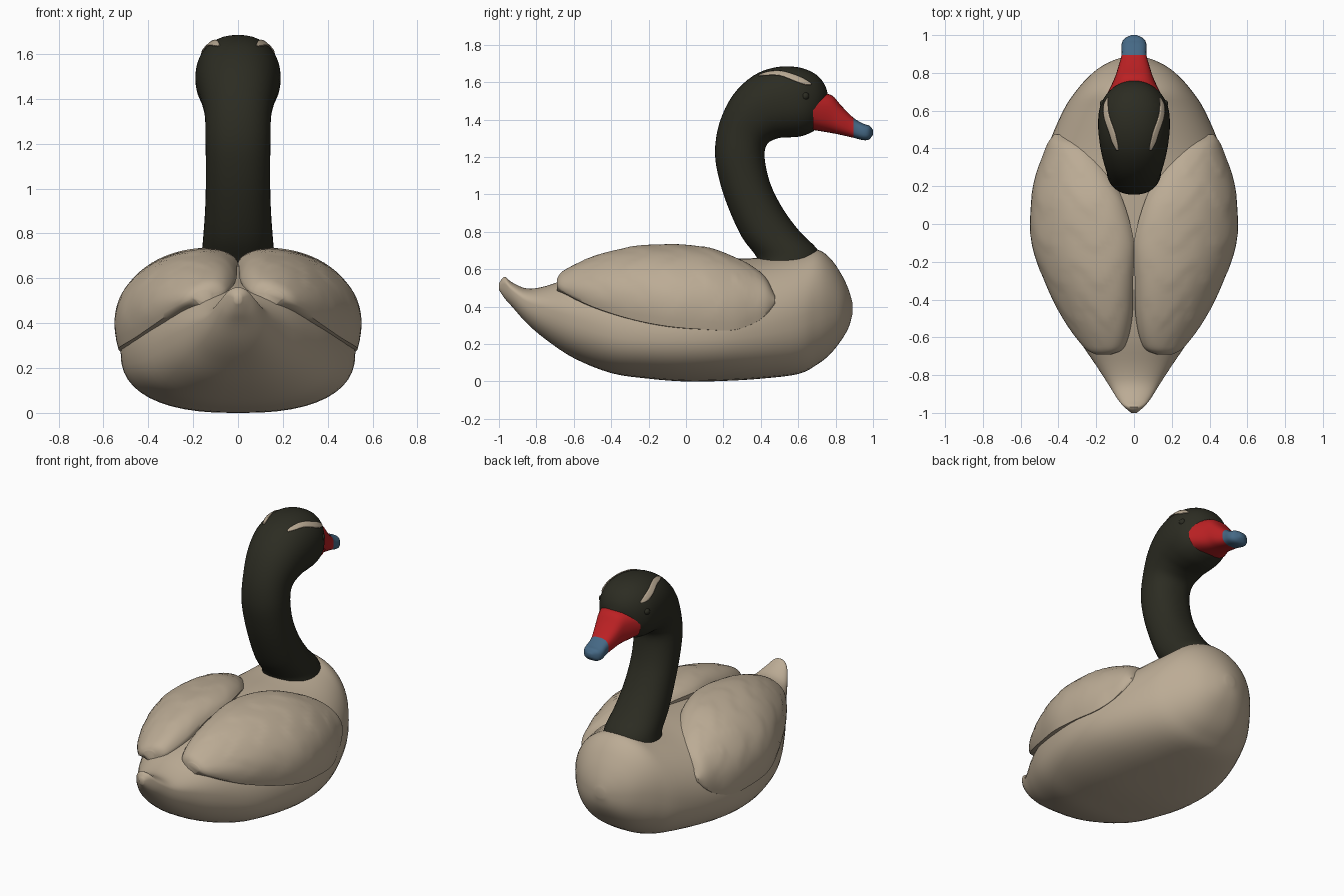
import bpy, bmesh, math
from mathutils import Vector
from mathutils.bvhtree import BVHTree

if "Cube" in bpy.data.objects:
    bpy.data.objects.remove(bpy.data.objects["Cube"])


def material(name, rgb):
    m = bpy.data.materials.new(name)
    m.diffuse_color = (*rgb, 1)
    m.use_nodes = True
    m.node_tree.nodes["Principled BSDF"].inputs["Base Color"].default_value = m.diffuse_color
    return m


BEIGE = material("warm beige", (0.50, 0.41, 0.30))
DARK = material("dark olive black", (0.025, 0.025, 0.016))
RED = material("beak red", (0.50, 0.015, 0.017))
BLUE = material("beak tip blue", (0.06, 0.14, 0.235))


def spline(rows, steps):
    """Catmull-Rom interpolation of tuples."""
    out = []
    for i in range(len(rows) - 1):
        p = [rows[max(0, min(len(rows) - 1, i + d))] for d in (-1, 0, 1, 2)]
        for s in range(steps):
            t = s / steps
            out.append([0.5 * (2 * b + (c - a) * t + (2 * a - 5 * b + 4 * c - d) * t * t
                               + (3 * b - a - 3 * c + d) * t ** 3) for a, b, c, d in zip(*p)])
    out.append(list(rows[-1]))
    return out


def loft(name, rings, mats, angle=40):
    """Skin closed rings of points and cap both ends."""
    bm = bmesh.new()
    vs = [[bm.verts.new(p) for p in r] for r in rings]
    n = len(vs[0])
    for a, b in zip(vs, vs[1:]):
        for i in range(n):
            bm.faces.new((a[i], a[(i + 1) % n], b[(i + 1) % n], b[i]))
    bm.faces.new(vs[0])
    bm.faces.new(vs[-1])
    bmesh.ops.recalc_face_normals(bm, faces=bm.faces)
    return finish(name, bm, mats, angle)


def finish(name, bm, mats, angle=40):
    me = bpy.data.meshes.new(name)
    bm.to_mesh(me)
    bm.free()
    ob = bpy.data.objects.new(name, me)
    bpy.context.collection.objects.link(ob)
    for m in mats:
        me.materials.append(m)
    bpy.ops.object.select_all(action='DESELECT')
    ob.select_set(True)
    bpy.context.view_layer.objects.active = ob
    bpy.ops.object.shade_smooth_by_angle(angle=math.radians(angle))
    return ob


def unit_ring(n, power):
    """Superellipse of radius one."""
    pts = []
    for i in range(n):
        c, s = math.cos(math.tau * i / n), math.sin(math.tau * i / n)
        pts.append((math.copysign(abs(c) ** (2 / power), c), math.copysign(abs(s) ** (2 / power), s)))
    return pts


def mirror_x(ob):
    ob.modifiers.new("mirror", 'MIRROR').use_axis[0] = True


# Body: y, half width, bottom, top, relative height of the widest point
body_rows = [(-1, .015, .49, .525, .6), (-.97, .05, .445, .56, .65), (-.93, .085, .40, .53, .65),
             (-.85, .135, .31, .497, .62), (-.75, .20, .225, .51, .58), (-.6, .30, .125, .56, .5),
             (-.4, .41, .045, .60, .43), (-.2, .48, .015, .63, .41), (0, .52, 0, .645, .42),
             (.2, .515, .003, .655, .42), (.4, .46, .015, .662, .44), (.6, .375, .04, .69, .47),
             (.7, .31, .09, .705, .48), (.77, .25, .145, .66, .5), (.83, .18, .22, .575, .5),
             (.87, .10, .29, .49, .5), (.89, .03, .36, .42, .5)]
rings = []
lower, upper = unit_ring(48, 2.45), unit_ring(48, 2.0)
for y, w, zb, zt, k in spline(body_rows, 4):
    zm = zb + k * (zt - zb)
    rings.append([(w * u[0], y, zm + (zt - zm) * u[1]) if u[1] >= 0 else
                  (w * l[0], y, max(0, zm + (zm - zb) * l[1])) for l, u in zip(lower, upper)])
loft("body", rings, [BEIGE])

# Wing: y, inner x, inner z, outer x, outer z, crown z
wing_rows = [(-.69, .12, .53, .20, .51, .55), (-.65, .05, .545, .26, .475, .60),
             (-.5, .01, .59, .365, .40, .675), (-.3, .005, .65, .46, .335, .73),
             (-.1, 0, .675, .525, .295, .745), (.1, .05, .665, .53, .278, .73),
             (.25, .12, .62, .51, .275, .68), (.36, .20, .58, .475, .31, .62),
             (.43, .28, .53, .45, .36, .555), (.475, .37, .45, .42, .42, .46)]
rings = []
N = 28
for y, xi, zi, xo, zo, zt in spline(wing_rows, 8):
    w = xo - xi
    ctrl = [(xi, zi), (xi + .17 * w, zi + 2.1 * (zt - zi)), (xo + .23 * w, zi + .1 * (zt - zi)), (xo, zo)]
    ring = []
    fade = max(0, min(1, (y + .7) * 5, (.45 - y) * 4))
    for j in range(N + 1):
        t = j / N
        b = ((1 - t) ** 3, 3 * t * (1 - t) ** 2, 3 * t * t * (1 - t), t ** 3)
        x, z = (sum(k * c[a] for k, c in zip(b, ctrl)) for a in (0, 1))
        # shallow overlapping feathers
        row = t * 6
        h = .007 * (1 - (y * 5 + abs(row % 2 - 1) * .8) % 1) * math.sin(math.pi * t) * fade
        ring.append((max(0, x + h * t), y, z + h * (1 - t)))
    # closing edge sunk into the body
    ring += [(xo - .12 * w, y, zo - .005), (xi + .5 * w, y, (zi + zo) / 2 - .05), (xi + .05 * w, y, zi - .05)]
    rings.append(ring)
mirror_x(loft("wing", rings, [BEIGE], 50))

# Neck and head: back edge y, z, front edge y, z, half width
neck_rows = [(.37, .60, .73, .64, .175), (.38, .66, .70, .71, .165), (.30, .77, .61, .80, .155),
             (.23, .92, .52, .92, .146), (.18, 1.07, .45, 1.06, .143), (.155, 1.22, .42, 1.20, .145),
             (.178, 1.38, .435, 1.27, .148), (.25, 1.53, .49, 1.30, .168), (.36, 1.635, .55, 1.305, .185),
             (.48, 1.68, .61, 1.31, .19), (.60, 1.68, .655, 1.325, .178), (.69, 1.645, .69, 1.345, .143),
             (.74, 1.59, .715, 1.38, .10), (.76, 1.53, .74, 1.44, .05)]
shape = unit_ring(40, 2.2)
rings = []
for ya, za, yb, zb, w in spline(neck_rows, 4):
    a, b = Vector((0, ya, za)), Vector((0, yb, zb))
    rings.append([(a + b) / 2 + (a - b) / 2 * v + Vector((w * u, 0, 0)) for u, v in shape])
neck = loft("neck_and_head", rings, [DARK])

# Beak: y, half width, bottom, top
beak_rows = [(.68, .147, 1.345, 1.54), (.72, .127, 1.338, 1.54), (.78, .10, 1.328, 1.53),
             (.83, .084, 1.318, 1.475), (.895, .066, 1.303, 1.41), (.95, .066, 1.29, 1.378),
             (.98, .052, 1.295, 1.368), (1.0, .015, 1.32, 1.345)]
rings = [[(w * u, y, (zb + zt) / 2 + (zt - zb) / 2 * v) for u, v in unit_ring(28, 2.7)]
         for y, w, zb, zt in spline(beak_rows, 4)]
beak = loft("beak", rings, [RED, BLUE])
for f in beak.data.polygons:
    f.material_index = int(f.center.y > .895)

# Brow stripes: thin strips laid on the head
bvh = BVHTree.FromObject(neck, bpy.context.evaluated_depsgraph_get())
bm = bmesh.new()
path = [(.10, .375, 1.665, .008), (.108, .43, 1.66, .018), (.122, .50, 1.65, .02),
        (.142, .57, 1.625, .021), (.15, .63, 1.605, .018), (.14, .67, 1.59, .004)]
previous = None
for x, y, z, half in spline(path, 5):
    line = []
    for k in (-1, -.5, 0, .5, 1):
        co, no, _, _ = bvh.find_nearest(Vector((x + .65 * half * k, y, z - .75 * half * k)))
        line.append(bm.verts.new(co + no * .004))
    if previous:
        for i in range(4):
            bm.faces.new((previous[i], previous[i + 1], line[i + 1], line[i]))
    previous = line
bmesh.ops.recalc_face_normals(bm, faces=bm.faces)
stripe = finish("brow_stripe", bm, [BEIGE])
mirror_x(stripe)
solid = stripe.modifiers.new("thickness", 'SOLIDIFY')
solid.thickness, solid.offset = .006, 0

# Eyes: small dark beads half sunk in the head
co, no, _, _ = bvh.find_nearest(Vector((.2, .655, 1.53)))
bm = bmesh.new()
bmesh.ops.create_uvsphere(bm, u_segments=16, v_segments=10, radius=.022)
bmesh.ops.translate(bm, verts=bm.verts, vec=co - no * .012)
mirror_x(finish("eye", bm, [DARK]))
